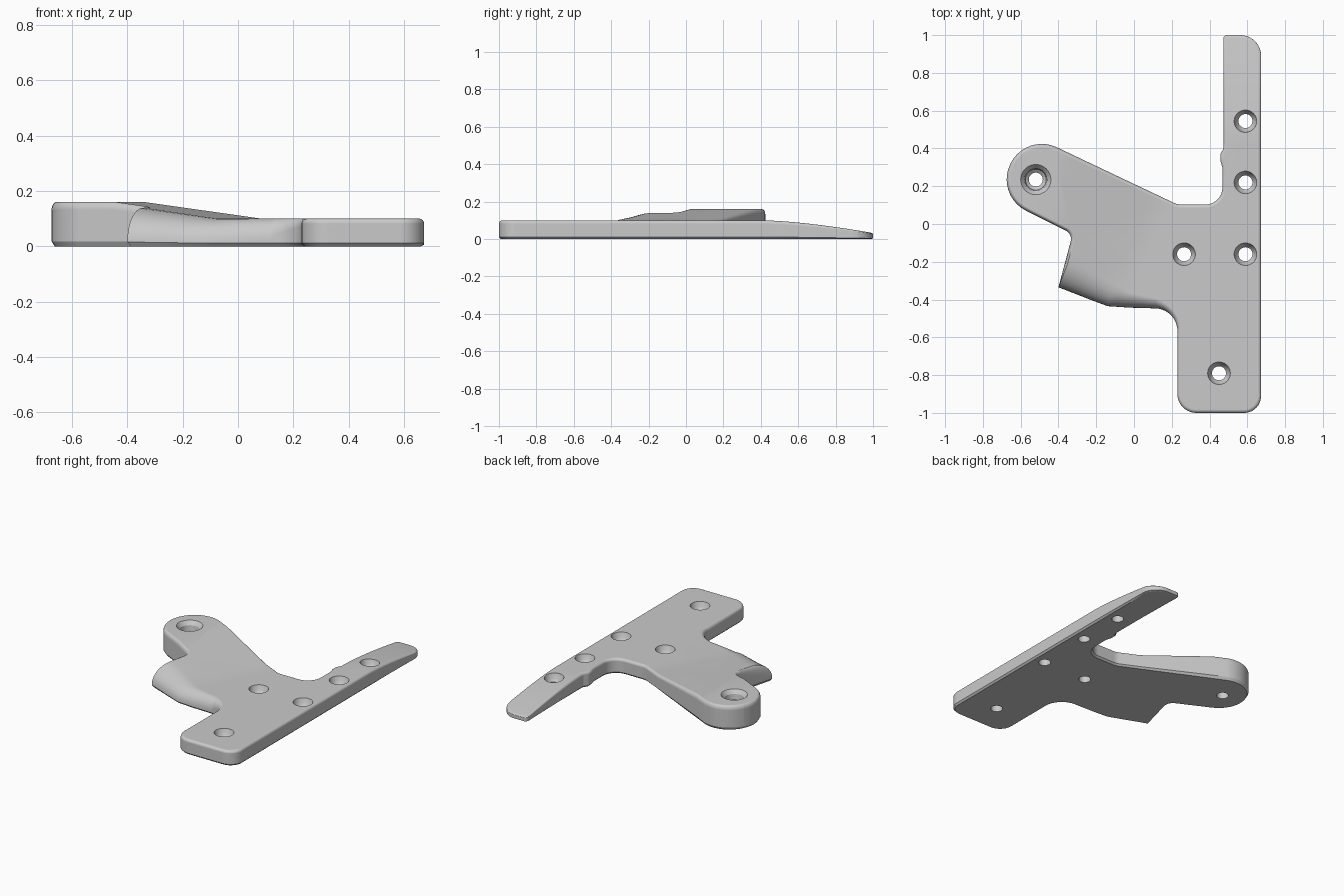
import bpy, bmesh, math
from mathutils import Vector

if "Cube" in bpy.data.objects:
    bpy.data.objects.remove(bpy.data.objects["Cube"], do_unlink=True)

BASE = 0.1        # plate thickness before the ramp and taper
EDGE = 0.018      # ordinary edge rounding
BOTTOM = 0.011    # lower chamfer

COLOUR = (0.59, 0.59, 0.59, 1)
grey = bpy.data.materials.new("light grey")
grey.use_nodes = True
grey.diffuse_color = COLOUR
grey.node_tree.nodes["Principled BSDF"].inputs["Base Color"].default_value = COLOUR

RAMP = Vector((-0.953, 0.302))      # direction in which the arm rises
RAMP_START, RAMP_END = -0.034, 0.43


def top_height(x, y):
    """Height of the upper surface: ramp on the arm, taper on the strip."""
    if x > 0.3:
        t = max(0, (y - 0.42) / 0.58)
        return BASE - 0.068 * t ** 1.5
    t = (RAMP.dot((x, y)) - RAMP_START) / (RAMP_END - RAMP_START)
    return BASE + 0.06 * min(1, max(0, t))


def rounded(corners):
    """Outline with a fillet of the given radius at each corner."""
    out = []
    for i, (x, y, r) in enumerate(corners):
        p = Vector((x, y))
        a = (Vector(corners[i - 1][:2]) - p).normalized()
        b = (Vector(corners[(i + 1) % len(corners)][:2]) - p).normalized()
        if r == 0:
            out.append(p)
            continue
        half = a.angle(b) / 2
        c = p + (a + b).normalized() * (r / math.sin(half))
        s = p + a * (r / math.tan(half)) - c
        e = p + b * (r / math.tan(half)) - c
        sweep = math.atan2(s.x * e.y - s.y * e.x, s.dot(e))
        n = max(3, round(abs(sweep) / math.radians(9)))
        for k in range(n + 1):
            ang = sweep * k / n
            out.append(c + Vector((s.x * math.cos(ang) - s.y * math.sin(ang),
                                   s.x * math.sin(ang) + s.y * math.cos(ang))))
    return out


def loft(rings):
    """Closed body skinned through matching rings, capped at both ends."""
    bm = bmesh.new()
    loops = [[bm.verts.new(p) for p in ring] for ring in rings]
    for lo, hi in zip(loops, loops[1:]):
        for i in range(len(lo)):
            bm.faces.new((lo[i - 1], lo[i], hi[i], hi[i - 1]))
    bm.faces.new(loops[0][::-1])
    bm.faces.new(loops[-1])
    bm.normal_update()
    return bm


def make_object(bm, name):
    bmesh.ops.recalc_face_normals(bm, faces=bm.faces[:])
    mesh = bpy.data.meshes.new(name)
    bm.to_mesh(mesh)
    bm.free()
    mesh.materials.append(grey)
    ob = bpy.data.objects.new(name, mesh)
    bpy.context.collection.objects.link(ob)
    return ob


# Plate outline: x, y, fillet radius
corners = [
    (0.23, -1, 0.1), (0.673, -1, 0.09), (0.673, 1, 0.11), (0.473, 1, 0.02),
    (0.475, 0.4, 0), (0.457, 0.37, 0), (0.457, 0.335, 0), (0.468, 0.3, 0),
    (0.468, 0.103, 0.09), (0.23, 0.103, 0.09),
    (-0.571, 0.483, 0.184), (-0.738, 0.154, 0.184),
    (-0.325, -0.053, 0.05), (-0.4, -0.335, 0),
    (-0.31, -0.37, 0), (-0.22, -0.405, 0), (-0.14, -0.435, 0), (-0.02, -0.443, 0),
    (0.23, -0.45, 0.12),
]
outline = rounded(corners)
N = len(outline)


def edge_width(a, b):
    """Rounding width: wide along the front of the arm, narrow elsewhere."""
    m = (a + b) / 2
    if m.x < 0.23 and -0.6 < m.y < -0.33:
        return max(EDGE, 0.17 - 0.24 * (m.x + 0.4))
    return EDGE


def inset(width):
    """Inward shift of each outline point and the local rounding width."""
    shifts, widths = [], []
    for i, p in enumerate(outline):
        a, b = outline[i - 1], outline[(i + 1) % N]
        d1, d2 = (p - a).normalized(), (b - p).normalized()
        n1, n2 = Vector((-d1.y, d1.x)), Vector((-d2.y, d2.x))
        w1, w2 = width(a, p), width(p, b)
        cross = d1.x * d2.y - d1.y * d2.x
        if abs(cross) < 0.6:
            w = (w1 + w2) / 2
            shifts.append((n1 + n2).normalized() * w)
        else:
            w = max(w1, w2)
            shifts.append((d2 * w1 - d1 * w2) / cross)
        widths.append(w)
    return shifts, widths


# Rings from the lower chamfer up to the rounded upper edge
low, _ = inset(lambda a, b: BOTTOM)
shift, width = inset(edge_width)
rings = [[(*(p + s), 0) for p, s in zip(outline, low)],
         [(*p, BOTTOM) for p in outline]]
STEPS = 8
for k in range(STEPS + 1):
    ang = math.pi / 2 * k / STEPS
    ring = []
    for p, s, w in zip(outline, shift, width):
        drop = min(0.085, w if w <= EDGE else w * 1.4)
        q = p + s * (1 - math.cos(ang))
        ring.append((q.x, q.y, BASE - drop * (1 - math.sin(ang))))
    rings.append(ring)
bm = loft(rings)
bmesh.ops.triangulate(bm, faces=[f for f in bm.faces if len(f.verts) > 4])

# Cut lines where the ramp bends and the strip tapers, then shape the height
cuts = [(RAMP * s, RAMP) for s in (RAMP_START, RAMP_END)]
cuts += [(Vector((0, 0.43 + 0.07 * k)), Vector((0, 1))) for k in range(8)]
for point, normal in cuts:
    bmesh.ops.bisect_plane(bm, geom=bm.verts[:] + bm.edges[:] + bm.faces[:], dist=1e-5,
                           plane_co=(*point, 0), plane_no=(*normal, 0))
for v in bm.verts:
    v.co.z *= top_height(v.co.x, v.co.y) / BASE
plate = make_object(bm, "bracket_plate")


def cut_hole(x, y, profile):
    """Remove a turned shape; profile heights are measured from the surface."""
    top = top_height(x, y)
    n = 40
    turned = [[(x + r * math.cos(2 * math.pi * i / n), y + r * math.sin(2 * math.pi * i / n),
                z if z < -0.15 else top + z) for i in range(n)] for r, z in profile]
    cutter = make_object(loft(turned), "hole_cutter")
    cutter.hide_render = True
    mod = plate.modifiers.new("hole", 'BOOLEAN')
    mod.operation, mod.solver, mod.object = 'DIFFERENCE', 'EXACT', cutter
    bpy.ops.object.modifier_apply(modifier=mod.name)
    bpy.data.objects.remove(cutter, do_unlink=True)


# Screw holes
bpy.ops.object.select_all(action='DESELECT')
plate.select_set(True)
bpy.context.view_layer.objects.active = plate
screw = [(0.037, -0.2), (0.037, -0.045), (0.05, -0.03), (0.06, 0), (0.06, 0.05)]
pivot = [(0.037, -0.2), (0.037, -0.075), (0.055, -0.06), (0.06, -0.025), (0.08, 0), (0.08, 0.05)]
for x, y in [(0.59, 0.545), (0.59, 0.22), (0.59, -0.16), (0.265, -0.16), (0.45, -0.79)]:
    cut_hole(x, y, screw)
cut_hole(-0.52, 0.235, pivot)

bpy.ops.object.shade_smooth_by_angle(angle=math.radians(30))
weighted = plate.modifiers.new("even shading", 'WEIGHTED_NORMAL')
weighted.keep_sharp = True
